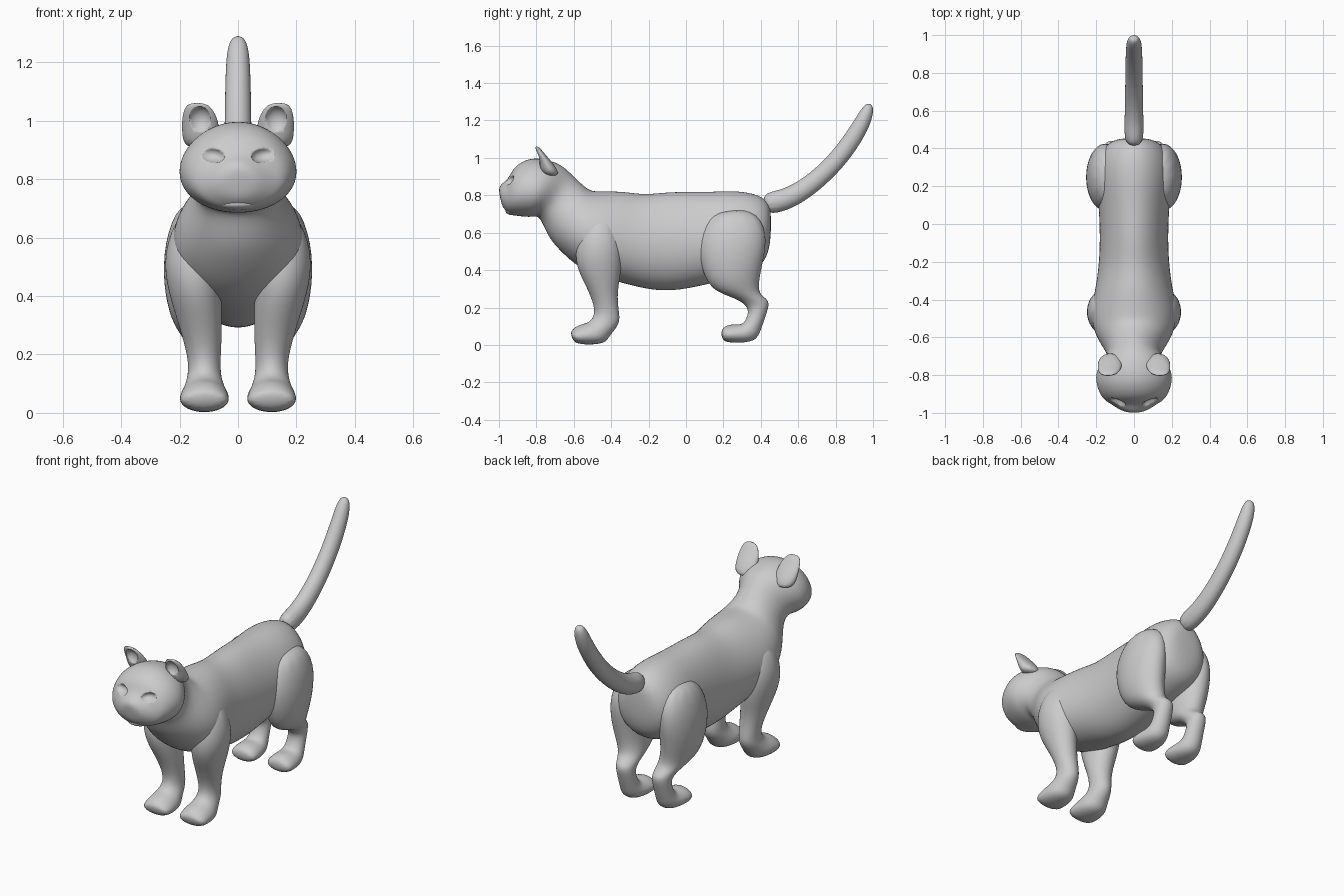
import bpy, bmesh, math
from mathutils import Vector


def loft(name, rings, n=12, side=1, skew=0.0):
    """Skin oval rings (ay, az, by, bz, x, w): a and b are opposite rim points, w the half width."""
    grow = 1 / (1 - (1 - math.cos(2 * math.pi / n)) / 3)  # offsets subdivision shrinkage
    bm = bmesh.new()
    loops = []
    for ay, az, by, bz, x, w in rings:
        mid = Vector((x, (ay + by) / 2, (az + bz) / 2))
        half = Vector((0, (ay - by) / 2, (az - bz) / 2)) * grow
        loop = []
        for i in range(n):
            t = 2 * math.pi * i / n
            p = mid + half * math.cos(t)
            p.x += w * grow * math.sin(t) * (1 - skew * math.cos(t))
            p.x *= side
            loop.append(bm.verts.new(p))
        loops.append(loop)
    for lo, hi in zip(loops, loops[1:]):
        for i in range(n):
            j = (i + 1) % n
            bm.faces.new((lo[i], lo[j], hi[j], hi[i]))
    bm.faces.new(loops[0])
    bm.faces.new(loops[-1])
    bmesh.ops.recalc_face_normals(bm, faces=bm.faces)
    for f in bm.faces:
        f.smooth = True
    me = bpy.data.meshes.new(name)
    bm.to_mesh(me)
    bm.free()
    ob = bpy.data.objects.new(name, me)
    bpy.context.collection.objects.link(ob)
    ob.modifiers.new("smooth", 'SUBSURF').levels = 2
    ob.modifiers["smooth"].render_levels = 2
    return ob


def ball(name, loc, size, rot=(0, 0, 0)):
    bpy.ops.mesh.primitive_uv_sphere_add(segments=20, ring_count=12, location=loc, rotation=rot)
    ob = bpy.context.object
    ob.name = name
    ob.scale = size
    bpy.ops.object.shade_smooth()
    return ob


def carve(ob, cutter):
    cutter.hide_render = True
    cutter.display_type = 'WIRE'
    m = ob.modifiers.new("carve", 'BOOLEAN')
    m.operation = 'DIFFERENCE'
    m.solver = 'EXACT'
    m.object = cutter


# Torso, neck and head in one skin, from rump to nose
trunk = [(.455, .71, .455, .58, 0, .06), (.44, .77, .435, .46, 0, .13),
         (.37, .81, .37, .40, 0, .185), (.25, .825, .25, .36, 0, .20),
         (.10, .815, .10, .32, 0, .185), (-.08, .82, -.08, .285, 0, .178),
         (-.22, .80, -.22, .30, 0, .185), (-.33, .82, -.33, .33, 0, .20),
         (-.44, .82, -.45, .36, 0, .225), (-.50, .82, -.57, .41, 0, .22),
         (-.53, .835, -.67, .50, 0, .19), (-.57, .87, -.735, .575, 0, .15),
         (-.62, .92, -.765, .65, 0, .135)]
face = [(-.67, .965, -.79, .69, 0, .17), (-.74, .99, -.82, .685, 0, .20),
        (-.81, 1.0, -.86, .685, 0, .20), (-.87, .985, -.90, .69, 0, .185),
        (-.925, .945, -.935, .695, 0, .16), (-.95, .885, -.955, .71, 0, .12),
        (-.99, .86, -.98, .735, 0, .075), (-1.003, .83, -.99, .77, 0, .035)]
body = loft("body_and_head", trunk + face, n=16, skew=.1)

# Eye sockets and chin
for s in (1, -1):
    carve(body, ball("eye_socket_cutter", (s * .095, -.965, .885), (.052, .05, .03), (0, s * -.15, s * .4)))
ball("chin", (0, -.92, .715), (.065, .045, .022))

# Tail
loft("tail", [(.40, .81, .42, .69, 0, .05), (.50, .825, .55, .72, 0, .05),
              (.60, .87, .66, .785, 0, .048), (.72, .965, .78, .885, 0, .046),
              (.82, 1.08, .89, 1.01, 0, .045), (.90, 1.20, .975, 1.15, 0, .042),
              (.935, 1.26, 1.0, 1.23, 0, .037), (.97, 1.298, 1.002, 1.28, 0, .02)])

# Legs with paws, rims given as front / back points from shoulder to toe
front_leg = [(-.53, .70, -.39, .70, .14, .06), (-.59, .54, -.34, .54, .155, .105),
             (-.59, .42, -.345, .40, .148, .09), (-.53, .31, -.37, .28, .127, .073),
             (-.485, .20, -.36, .18, .115, .055), (-.495, .14, -.35, .115, .115, .055),
             (-.53, .115, -.41, .05, .115, .07), (-.57, .108, -.43, .005, .115, .083),
             (-.605, .085, -.55, .0, .115, .085), (-.618, .065, -.605, .015, .115, .065)]
back_leg = [(.13, .72, .36, .74, .13, .07), (.06, .56, .44, .60, .155, .10),
            (.08, .42, .41, .44, .155, .10), (.13, .29, .39, .35, .145, .085),
            (.27, .25, .385, .27, .125, .065), (.34, .20, .45, .24, .115, .05),
            (.325, .14, .435, .18, .115, .05), (.30, .105, .40, .08, .115, .055),
            (.25, .112, .375, .015, .115, .07), (.205, .10, .25, .01, .115, .082),
            (.187, .075, .192, .02, .115, .062)]
ear = [(-.77, .90, -.67, .90, .125, .06), (-.785, .98, -.70, .96, .127, .066),
       (-.80, 1.03, -.755, 1.02, .133, .057), (-.808, 1.065, -.785, 1.06, .14, .034)]

for s, label in ((1, "left"), (-1, "right")):
    loft("front_leg_" + label, front_leg, side=s)
    loft("back_leg_" + label, back_leg, side=s)
    # Ear with a hollow at the front
    e = loft("ear_" + label, ear, side=s)
    carve(e, ball("ear_hollow_cutter", (s * .13, -.812, 1.0), (.045, .045, .05)))
